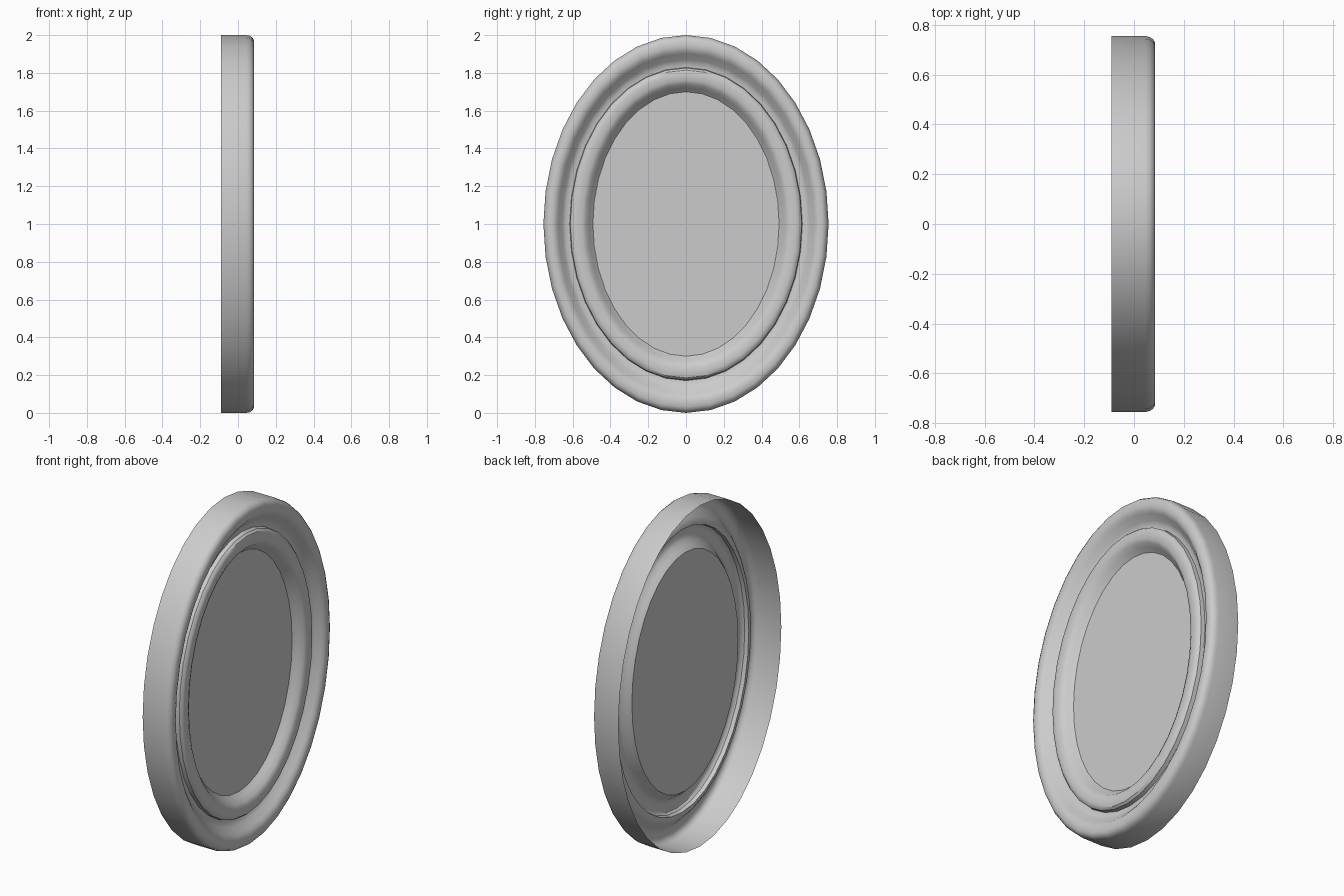
import bpy, bmesh, math

if "Cube" in bpy.data.objects:
    bpy.data.objects.remove(bpy.data.objects["Cube"])

N = 36  # sides of the oval


def oval_object(name, profile, cap=False):
    """Sweep (half width y, half height z, depth x) points round an oval."""
    bm = bmesh.new()
    rings = []
    for ry, rz, x in profile:
        rings.append([bm.verts.new((x, ry * math.sin(2 * math.pi * i / N),
                                    1 + rz * math.cos(2 * math.pi * i / N)))
                      for i in range(N)])
    for a, b in zip(rings, rings[1:]):
        for i in range(N):
            j = (i + 1) % N
            bm.faces.new((a[i], b[i], b[j], a[j]))
    if cap:
        bm.faces.new(rings[-1][::-1])
    bm.normal_update()
    # make the front sides face +x
    if sum(f.normal.x * f.calc_area() for f in bm.faces) < 0:
        bmesh.ops.reverse_faces(bm, faces=bm.faces[:])
    mesh = bpy.data.meshes.new(name)
    bm.to_mesh(mesh)
    bm.free()
    obj = bpy.data.objects.new(name, mesh)
    bpy.context.collection.objects.link(obj)
    bpy.ops.object.select_all(action='DESELECT')
    obj.select_set(True)
    bpy.context.view_layer.objects.active = obj
    bpy.ops.object.shade_smooth_by_angle(angle=math.radians(35))
    return obj


# Open-backed moulding: outer wall, rounded lip, groove, raised inner ring
oval_object("oval_frame", [
    (0.755, 1.000, -0.090),
    (0.755, 1.000, 0.045),
    (0.751, 0.996, 0.063),
    (0.742, 0.986, 0.077),
    (0.727, 0.970, 0.085),
    (0.705, 0.938, 0.085),
    (0.690, 0.918, 0.079),
    (0.677, 0.902, 0.066),
    (0.655, 0.870, 0.038),
    (0.640, 0.850, 0.026),
    (0.616, 0.829, 0.024),
    (0.613, 0.826, 0.048),
    (0.602, 0.815, 0.060),
    (0.585, 0.797, 0.064),
    (0.550, 0.762, 0.062),
    (0.530, 0.742, 0.052),
    (0.514, 0.722, 0.028),
    (0.493, 0.700, 0.006),
])

# Flat panel inside the frame
oval_object("mirror_panel", [(0.493, 0.700, 0.006)], cap=True)
